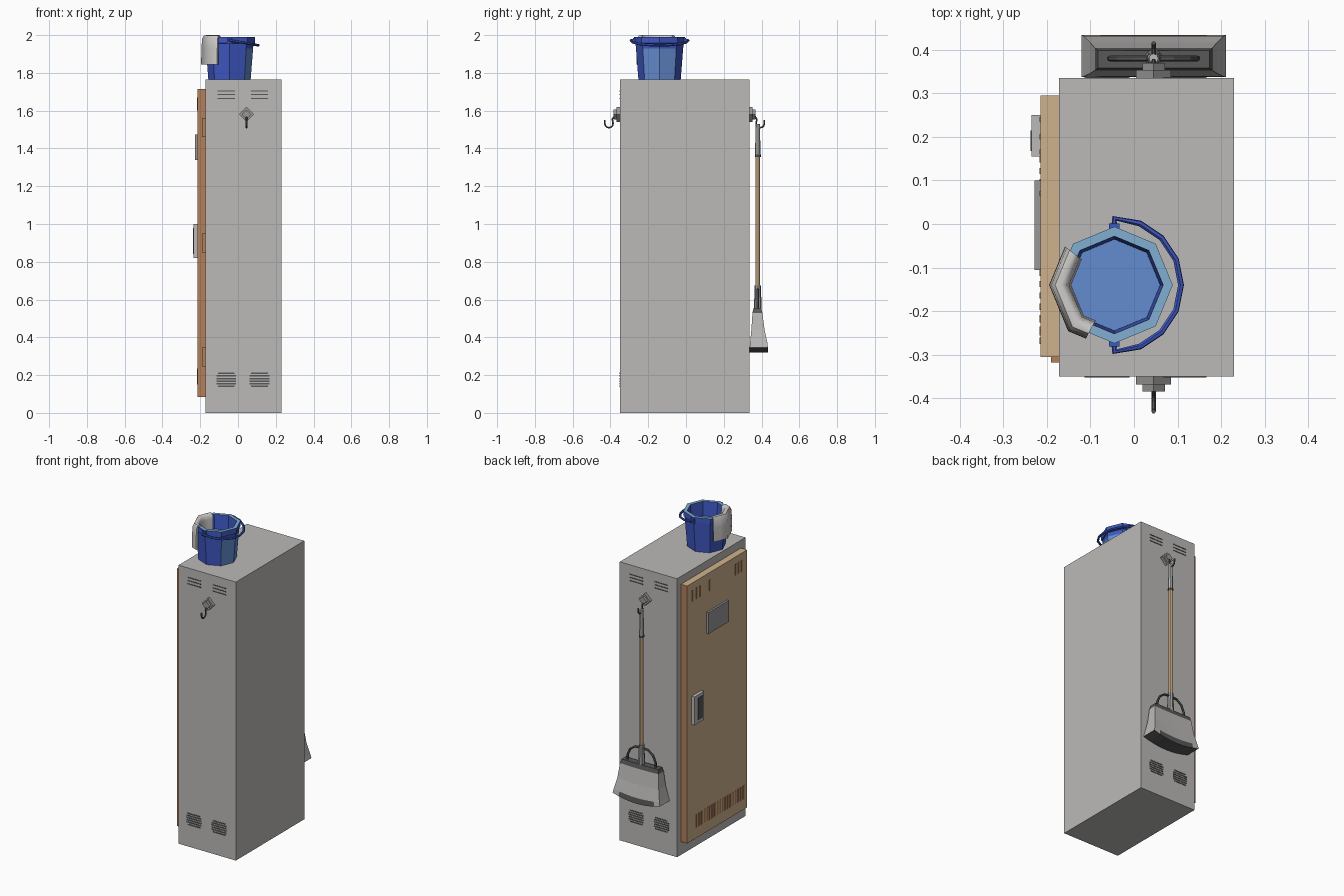
import bpy, bmesh, math
from mathutils import Matrix, Vector

if "Cube" in bpy.data.objects:
    bpy.data.objects.remove(bpy.data.objects["Cube"])


def mat(name, r, g, b):
    m = bpy.data.materials.new(name)
    m.diffuse_color = [((c / 255 + 0.055) / 1.055) ** 2.4 for c in (r, g, b)] + [1]
    m.use_nodes = True
    m.node_tree.nodes["Principled BSDF"].inputs["Base Color"].default_value = m.diffuse_color
    return m


GREY = mat("cabinet_grey", 188, 186, 184)
TAN = mat("door_tan", 207, 178, 140)
ORANGE = mat("door_edge_brown", 180, 128, 92)
BLUE = mat("bucket_blue", 62, 88, 195)
RIM = mat("rim_light_blue", 128, 175, 210)
MIDBLUE = mat("water_blue", 100, 140, 208)
CLOTH = mat("cloth_white", 208, 206, 203)
DARK = mat("dark_grey", 88, 88, 88)
WOOD = mat("broom_wood", 226, 190, 145)
STEEL = mat("steel_grey", 152, 152, 152)


def finish(name, bm, *mats, smooth=False):
    bmesh.ops.recalc_face_normals(bm, faces=bm.faces)
    me = bpy.data.meshes.new(name)
    bm.to_mesh(me)
    bm.free()
    for m in mats:
        me.materials.append(m)
    if smooth:
        me.shade_smooth()
    ob = bpy.data.objects.new(name, me)
    bpy.context.collection.objects.link(ob)
    return ob


def add_box(bm, lo, hi):
    lo, hi = Vector(lo), Vector(hi)
    size = hi - lo
    bmesh.ops.create_cube(bm, size=1, matrix=Matrix.Translation((lo + hi) / 2)
                          @ Matrix.Diagonal((*size, 1)))


def boxes(name, pairs, m):
    bm = bmesh.new()
    for lo, hi in pairs:
        add_box(bm, lo, hi)
    return finish(name, bm, m)


def prism(name, centre, r1, r2, depth, sides, m, axis='Z'):
    bm = bmesh.new()
    rot = Matrix.Rotation(math.pi / 2, 4, 'X') if axis == 'Y' else Matrix()
    bmesh.ops.create_cone(bm, cap_ends=True, segments=sides, radius1=r1, radius2=r2,
                          depth=depth, matrix=Matrix.Translation(centre) @ rot)
    return finish(name, bm, m)


def tube(name, pts, radius, m):
    cu = bpy.data.curves.new(name, 'CURVE')
    cu.dimensions = '3D'
    cu.bevel_depth, cu.bevel_resolution, cu.use_fill_caps = radius, 1, True
    sp = cu.splines.new('POLY')
    sp.points.add(len(pts) - 1)
    for p, co in zip(sp.points, pts):
        p.co = (*co, 1)
    tmp = bpy.data.objects.new(name + "_path", cu)
    me = bpy.data.meshes.new_from_object(tmp)
    bpy.data.objects.remove(tmp)
    bm = bmesh.new()
    bm.from_mesh(me)
    bpy.data.meshes.remove(me)
    for f in bm.faces:
        f.material_index = 0
        f.smooth = False
    return finish(name, bm, m)


def loft(bm, rows, closed=False):
    """Skin a list of equally long point rows."""
    vs = [[bm.verts.new(p) for p in row] for row in rows]
    n = len(vs[0])
    for a, b in zip(vs, vs[1:]):
        for i in range(n if closed else n - 1):
            j = (i + 1) % n
            bm.faces.new((a[i], a[j], b[j], b[i]))
    return vs


# Cabinet body
boxes("cabinet", [((-0.172, -0.35, 0), (0.23, 0.335, 1.765))], GREY)

# Door slab with brown side edges
bm = bmesh.new()
add_box(bm, (-0.215, -0.305, 0.083), (-0.172, 0.295, 1.715))
bm.normal_update()
for f in bm.faces:
    f.material_index = 1 if abs(f.normal.y) > 0.5 else 0
finish("door", bm, TAN, ORANGE)

# Hinges
boxes("hinges", [((-0.19, -0.318, z - 0.05), (-0.172, -0.305, z + 0.05))
                 for z in (0.295, 0.9, 1.51)], ORANGE)

# Sign plate, lock frame and its recessed pull
boxes("sign_plate", [((-0.228, -0.105, 1.34), (-0.215, 0.1, 1.475))], STEEL)
boxes("lock_plate", [((-0.235, 0.155, 0.82), (-0.215, 0.25, 1.0))], GREY)
boxes("lock_pull", [((-0.237, 0.168, 0.84), (-0.235, 0.215, 0.98))], DARK)

# Louvre slots on the front and back of the cabinet
slots = []
for y in (-0.35, 0.335):
    for x in (-0.062, 0.114):
        for z in (1.665, 1.685, 1.705):
            slots.append(((x - 0.046, y - 0.002, z - 0.003), (x + 0.046, y + 0.002, z + 0.003)))
        for k in range(6):
            z, w = 0.14 + k * 0.014, 0.052 if 0 < k < 5 else 0.044
            slots.append(((x - w, y - 0.002, z - 0.004), (x + w, y + 0.002, z + 0.004)))
boxes("cabinet_vents", slots, DARK)

# Door slots
slots = [((-0.217, y - 0.006, 1.6), (-0.214, y + 0.006, 1.67))
         for y in (0.24, 0.2, 0.165, 0.07, -0.19, -0.22, -0.25)]
slots += [((-0.217, y - 0.007, 0.15), (-0.214, y + 0.007, 0.235))
          for y in [0.2 - i * 0.026 for i in range(19)]]
boxes("door_vents", slots, ORANGE)

# Hooks on diamond plates, front and back
for side, y0, s in (("front", -0.35, -1), ("back", 0.335, 1)):
    prism(side + "_hook_plate", (0.045, y0 + s * 0.009, 1.58), 0.04, 0.04, 0.018, 4, STEEL, 'Y')
    prism(side + "_hook_base", (0.045, y0 + s * 0.026, 1.58), 0.026, 0.026, 0.016, 4, STEEL, 'Y')
    pts = [(0.045, y0 + s * 0.03, 1.57), (0.045, y0 + s * 0.04, 1.555)]
    for k in range(7):
        a = math.pi * (1 + k / 6)
        pts.append((0.045, y0 + s * (0.058 + 0.022 * math.cos(a)), 1.532 + 0.022 * math.sin(a)))
    pts.append((0.045, y0 + s * 0.08, 1.55))
    tube(side + "_hook", pts, 0.005, DARK)

# Bucket, eight sided, with lighter panels on the right
CX, CY = -0.045, -0.14


def ring(r, z, n=8):
    return [(CX + r * math.cos(i * math.tau / n), CY + r * math.sin(i * math.tau / n), z)
            for i in range(n)]


bm = bmesh.new()
profile = [(0.112, 1.765), (0.125, 1.93), (0.127, 1.955), (0.134, 1.957), (0.134, 1.99),
           (0.112, 1.99), (0.098, 1.80)]
rows = loft(bm, [ring(r, z) for r, z in profile], closed=True)
bm.faces.new(rows[0])
bm.faces.new(rows[-1])
for f in bm.faces:
    c = f.calc_center_median()
    if c.z > 1.985:
        f.material_index = 1
    elif 1.8 < c.z < 1.87 and c.x - CX > 0.09 and abs(c.y - CY) < 0.06:
        if (c.x - CX) > 0.1:
            f.material_index = 2
finish("bucket", bm, BLUE, RIM, MIDBLUE)
bm = bmesh.new()
bm.faces.new([bm.verts.new(p) for p in ring(0.105, 1.90)])
finish("bucket_water", bm, MIDBLUE)

# Bucket carry handle resting to the right, with its ears
pts = [(CX, CY + 0.135, 1.972)]
for k in range(9):
    a = math.pi / 2 - math.pi * k / 8
    pts.append((CX + 0.153 * math.cos(a), CY + 0.153 * math.sin(a), 1.972 - 0.026 * math.cos(a)))
pts.append((CX, CY - 0.135, 1.972))
tube("bucket_handle", pts, 0.007, BLUE)
boxes("handle_ears", [((CX - 0.012, CY + s * 0.135 - 0.006, 1.955),
                       (CX + 0.012, CY + s * 0.135 + 0.006, 1.985)) for s in (-1, 1)], BLUE)

# Cloth draped over the rim
bm = bmesh.new()
section = [(0.100, 1.90), (0.104, 1.97), (0.110, 1.993), (0.122, 2.0), (0.136, 1.997),
           (0.145, 1.98), (0.149, 1.93), (0.150, 1.845), (0.136, 1.845),
           (0.136, 1.99), (0.112, 1.99), (0.107, 1.90)]
cols = []
for deg in (142, 160, 180, 202, 225, 242):
    a = math.radians(deg)
    k = math.cos(math.pi / 8) / math.cos((deg % 45 - 22.5) * math.pi / 180)
    cols.append([(CX + r * k * math.cos(a), CY + r * k * math.sin(a), z) for r, z in section])
rows = loft(bm, cols, closed=True)
bm.faces.new(rows[0])
bm.faces.new(rows[-1])
cloth = finish("cloth", bm, CLOTH)
bpy.context.view_layer.objects.active = cloth
cloth.select_set(True)
bpy.ops.object.shade_smooth_by_angle(angle=math.radians(50))

# Broom shaft: grip, wood and ferrule
BX, BY = 0.045, 0.38
prism("broom_grip", (BX, BY, 1.445), 0.015, 0.011, 0.17, 8, GREY)
prism("broom_grip_collar", (BX, BY, 1.362), 0.016, 0.016, 0.012, 8, DARK)
prism("broom_shaft", (BX, BY, 1.01), 0.012, 0.012, 0.72, 8, WOOD)
prism("broom_ferrule", (BX, BY, 0.61), 0.021, 0.016, 0.13, 8, STEEL)

# Broom braces from ferrule to head
for side, s in (("left", -1), ("right", 1)):
    tube(side + "_broom_brace", [(BX + s * x, BY, z) for x, z in
         ((0, 0.655), (0.045, 0.65), (0.08, 0.625), (0.098, 0.585), (0.1, 0.54))], 0.007, DARK)

# Broom head: flared loft with sagging lower edge and dark cap and fringe
bm = bmesh.new()
rows = []
for z, hw, y0, y1, sag in ((0.555, 0.128, 0.358, 0.398, 0), (0.53, 0.135, 0.352, 0.404, 0.003),
                           (0.44, 0.145, 0.346, 0.416, 0.008), (0.37, 0.160, 0.339, 0.431, 0.016),
                           (0.345, 0.166, 0.337, 0.434, 0.026)):
    us = [i / 4 - 1 for i in range(9)]
    line = lambda y, u: (BX + hw * u, y, z - sag * (1 - u * u))
    rows.append([line(y1, u) for u in us] + [line(y0, u) for u in reversed(us)])
vs = loft(bm, rows, closed=True)
for row in (vs[0], vs[-1]):
    for i in range(8):
        bm.faces.new((row[i], row[i + 1], row[16 - i], row[17 - i]))
for f in bm.faces:
    z = f.calc_center_median().z
    f.material_index = 1 if z > 0.535 or z < 0.352 else 0
finish("broom_head", bm, GREY, DARK)
